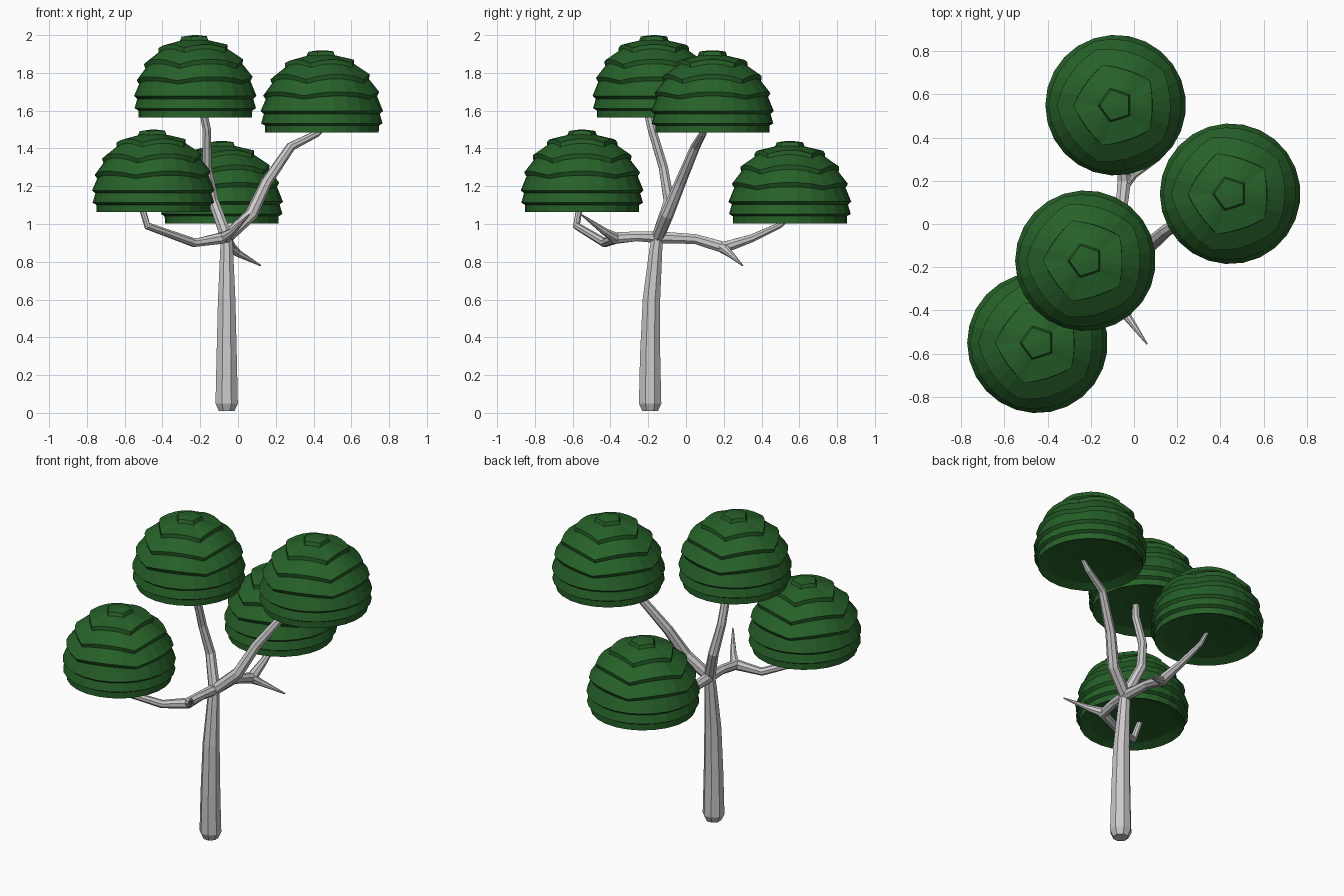
import bpy, bmesh, math
from mathutils import Vector

if "Cube" in bpy.data.objects:
    bpy.data.objects.remove(bpy.data.objects["Cube"])


def material(name, rgb):
    m = bpy.data.materials.new(name)
    m.diffuse_color = (*rgb, 1)
    m.use_nodes = True
    m.node_tree.nodes["Principled BSDF"].inputs["Base Color"].default_value = m.diffuse_color
    return m


BARK = material("pale grey bark", (0.60, 0.585, 0.585))
LEAF = material("dark green leaves", (0.02, 0.12, 0.022))


def finish(bm, name, mat):
    bmesh.ops.recalc_face_normals(bm, faces=bm.faces)
    me = bpy.data.meshes.new(name)
    bm.to_mesh(me)
    bm.free()
    me.materials.append(mat)
    ob = bpy.data.objects.new(name, me)
    bpy.context.collection.objects.link(ob)
    return ob


def skin_rings(bm, rings):
    """Bridge consecutive vertex rings with quads."""
    for a, b in zip(rings, rings[1:]):
        n = len(a)
        for i in range(n):
            j = (i + 1) % n
            bm.faces.new((a[i], a[j], b[j], b[i]))


def limb(name, path, sides=8):
    """Tapered faceted tube; path holds (x, y, z, radius)."""
    bm = bmesh.new()
    pts = [Vector(p[:3]) for p in path]
    normal, rings = None, []
    for i, p in enumerate(pts):
        t = (pts[min(i + 1, len(pts) - 1)] - pts[max(i - 1, 0)]).normalized()
        if normal is None:
            normal = t.orthogonal()
        normal = (normal - t * normal.dot(t)).normalized()
        side = t.cross(normal)
        ring = []
        for k in range(sides):
            a = 2 * math.pi * (k + 0.5) / sides
            ring.append(bm.verts.new(p + path[i][3] * (normal * math.cos(a) + side * math.sin(a))))
        rings.append(ring)
    skin_rings(bm, rings)
    bm.faces.new(rings[0])
    bm.faces.new(rings[-1])
    return finish(bm, name, BARK)


def crown(name, cx, cy, base):
    """Dome of overlapping tiers whose edges run from pentagon to circle."""
    bm = bmesh.new()
    n, radius, height, mid = 25, 0.326, 0.34, 0.1
    c36 = math.cos(math.radians(36))

    def ring(theta, scale):
        out = []
        for k in range(n):
            phi = 2 * math.pi * k / n + math.radians(36)
            d = math.radians((k % 5) * 72 / 5 - 36)   # angle from the side's middle
            t = math.radians(theta)
            if theta < 86:
                t = math.atan2(math.sin(t) * c36, math.cos(t) * math.cos(d))
            r = radius * scale * math.sin(t)
            z = base + mid + height * scale * math.cos(t)
            out.append(bm.verts.new((cx + r * math.cos(phi), cy + r * math.sin(phi), z)))
        return out

    tiers = [13, 37, 57, 73, 87, 98, 107]
    rings = [ring(3, 1.0)]
    for th in tiers[:-1]:
        rings.append(ring(th, 1.0))           # flared lip
        rings.append(ring(th + 2.5, 0.945))   # tucked under the lip
    rings.append(ring(tiers[-1], 0.97))
    # shallow hollow underside
    for r, dz in ((0.25, 0.025), (0.12, 0.04)):
        rings.append([bm.verts.new((cx + r * math.cos(a), cy + r * math.sin(a), base + dz))
                      for a in (2 * math.pi * k / n + math.radians(36) for k in range(n))])
    skin_rings(bm, rings)
    bm.faces.new(rings[0])
    bm.faces.new(rings[-1])
    return finish(bm, name, LEAF)


# trunk
limb("trunk", [(-.06, -.19, .01, .045), (-.06, -.19, .05, .064), (-.06, -.19, .3, .058),
               (-.06, -.183, .6, .05), (-.06, -.16, .86, .037), (-.06, -.148, .96, .03)])

# main branches, all leaving the trunk top
J = (-.06, -.15, .93, .034)
limb("right_branch", [J, (.07, -.1, 1.05, .035), (.15, -.03, 1.22, .03),
                      (.28, .05, 1.41, .025), (.42, .09, 1.48, .019), (.47, .1, 1.53, .012)])
limb("upper_branch", [J, (-.13, -.09, 1.12, .03), (-.165, -.12, 1.3, .026),
                      (-.165, -.18, 1.5, .024), (-.19, -.21, 1.62, .02)])
limb("front_branch", [J, (-.07, -.26, .935, .028), (-.085, -.38, .925, .032),
                      (-.23, -.43, .9, .024), (-.48, -.58, .99, .02), (-.515, -.56, 1.11, .017)])
limb("back_branch", [J, (-.06, .05, .92, .028), (-.045, .2, .875, .034),
                     (-.06, .35, .925, .022), (-.08, .5, .995, .016), (-.08, .56, 1.05, .012)])

# bare spurs at the forks
limb("front_spur", [(-.085, -.37, .925, .03), (-.03, -.43, .96, .02), (.06, -.555, 1.05, .004)])
limb("back_spur", [(-.045, .19, .88, .032), (.0, .23, .845, .02), (.12, .3, .78, .004)])

# leaf crowns
for name, x, y, z in (("back_crown", -.085, .55, 1.0), ("right_crown", .445, .14, 1.48),
                      ("upper_crown", -.225, -.17, 1.56), ("front_crown", -.447, -.55, 1.06)):
    crown(name, x, y, z)
